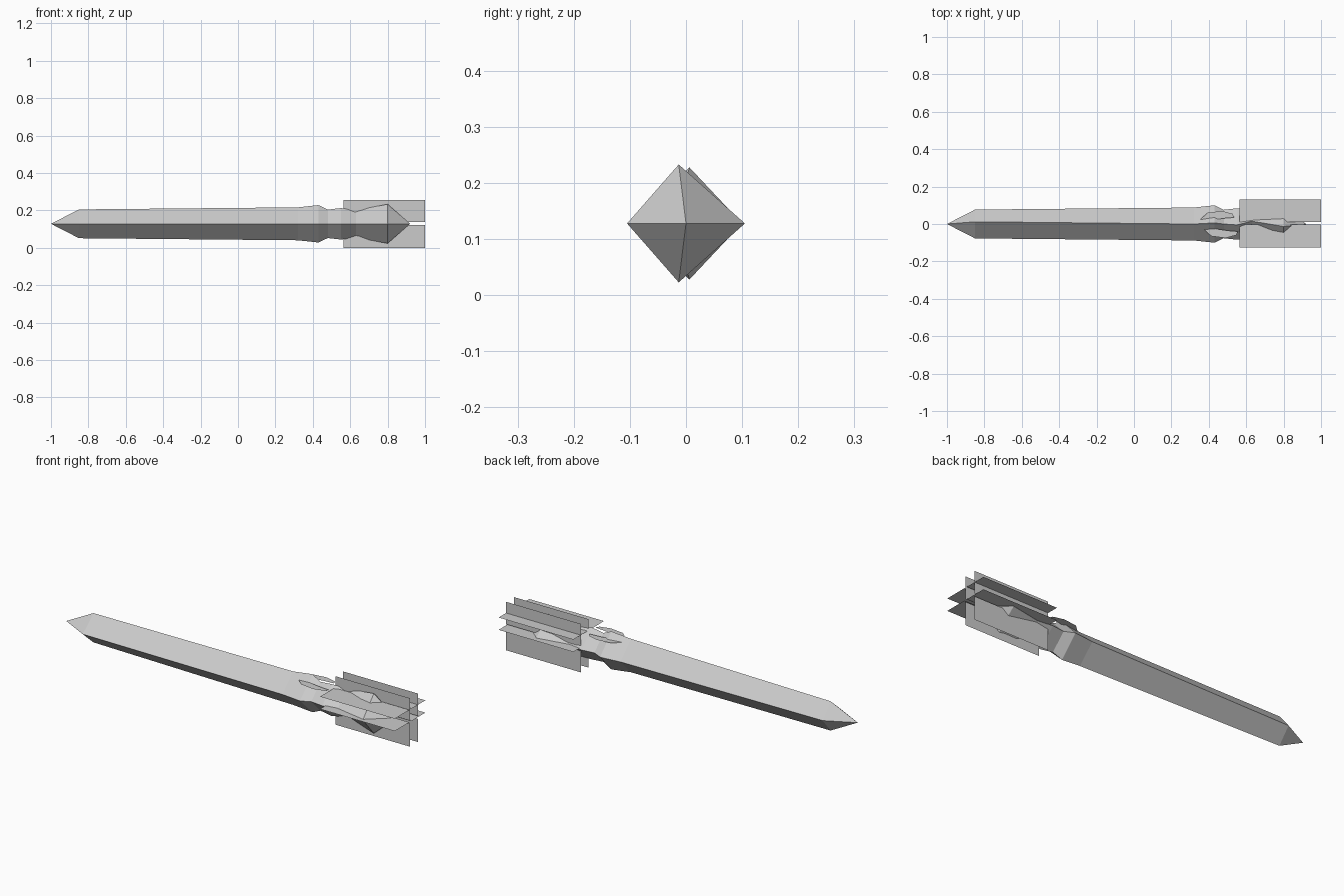
import bpy

cube = bpy.data.objects.get("Cube")
if cube:
    bpy.data.objects.remove(cube, do_unlink=True)

AXIS_Z = 0.128

grey = bpy.data.materials.new("plain grey")
grey.use_nodes = True
GREY = (0.6, 0.6, 0.6, 1)
grey.diffuse_color = GREY
grey.node_tree.nodes["Principled BSDF"].inputs["Base Color"].default_value = GREY


def add_mesh(name, verts, faces):
    mesh = bpy.data.meshes.new(name)
    mesh.from_pydata(verts, [], faces)
    mesh.materials.append(grey)
    obj = bpy.data.objects.new(name, mesh)
    bpy.context.collection.objects.link(obj)
    return obj


def diamond_skin(name, sections, nose_x=None, tail_x=None):
    """Skin diamond rings (x, half width, half height, ridge offset) to pointed ends."""
    verts, faces = [], []
    for x, w, h, ridge in sections:
        verts += [(x, -w, AXIS_Z), (x, ridge, AXIS_Z + h),
                  (x, w, AXIS_Z), (x, ridge, AXIS_Z - h)]
    last = 4 * (len(sections) - 1)
    for base in range(0, last, 4):
        for i in range(4):
            j = (i + 1) % 4
            faces.append((base + i, base + 4 + i, base + 4 + j, base + j))
    for tip_x, base, order in ((nose_x, 0, 1), (tail_x, last, -1)):
        tip = len(verts)
        verts.append((tip_x, 0, AXIS_Z))
        for i in range(4):
            faces.append((tip, base + i, base + (i + 1) % 4)[::order])
    return add_mesh(name, verts, faces)


# Long faceted body, pinched neck and pointed tail bulb
diamond_skin("body", [
    (-0.85, 0.077, 0.077, 0.012),
    (0.32, 0.088, 0.088, 0.0),
    (0.43, 0.100, 0.100, 0.006),
    (0.48, 0.076, 0.076, 0.0),
    (0.55, 0.084, 0.084, -0.005),
    (0.63, 0.073, 0.073, 0.015),
    (0.80, 0.105, 0.105, -0.013),
], nose_x=-1.0, tail_x=0.92)

# Tail fins: two upright and two level sheets, each split along the middle
FRONT, REAR = 0.565, 1.0
halves = {"lower": (-0.128, -0.006), "upper": (0.009, 0.127)}
for label, offset in (("inner", 0.003), ("outer", 0.068)):
    for half, (a, b) in halves.items():
        corners = [(FRONT, a), (REAR, a), (REAR, b), (FRONT, b)]
        add_mesh(f"upright_fin_{label}_{half}",
                 [(x, offset, AXIS_Z + t) for x, t in corners], [(0, 1, 2, 3)])
        add_mesh(f"level_fin_{label}_{half}",
                 [(x, t + 0.003, AXIS_Z + offset) for x, t in corners], [(0, 1, 2, 3)])

# Small leaf plates on top of the neck
leaf = [(0.0, 0.0), (0.04, 0.035), (0.12, 0.045), (0.18, 0.03),
        (0.19, 0.01), (0.13, 0.005), (0.06, -0.005)]
for side, x0, y0, sign in (("left", 0.355, 0.025, 1), ("right", 0.375, -0.03, -1)):
    pts = [(x0 + x * 0.95, y0 + sign * y, 0.197) for x, y in leaf]
    add_mesh(f"leaf_plate_{side}", pts, [tuple(range(len(pts)))[::sign]])
